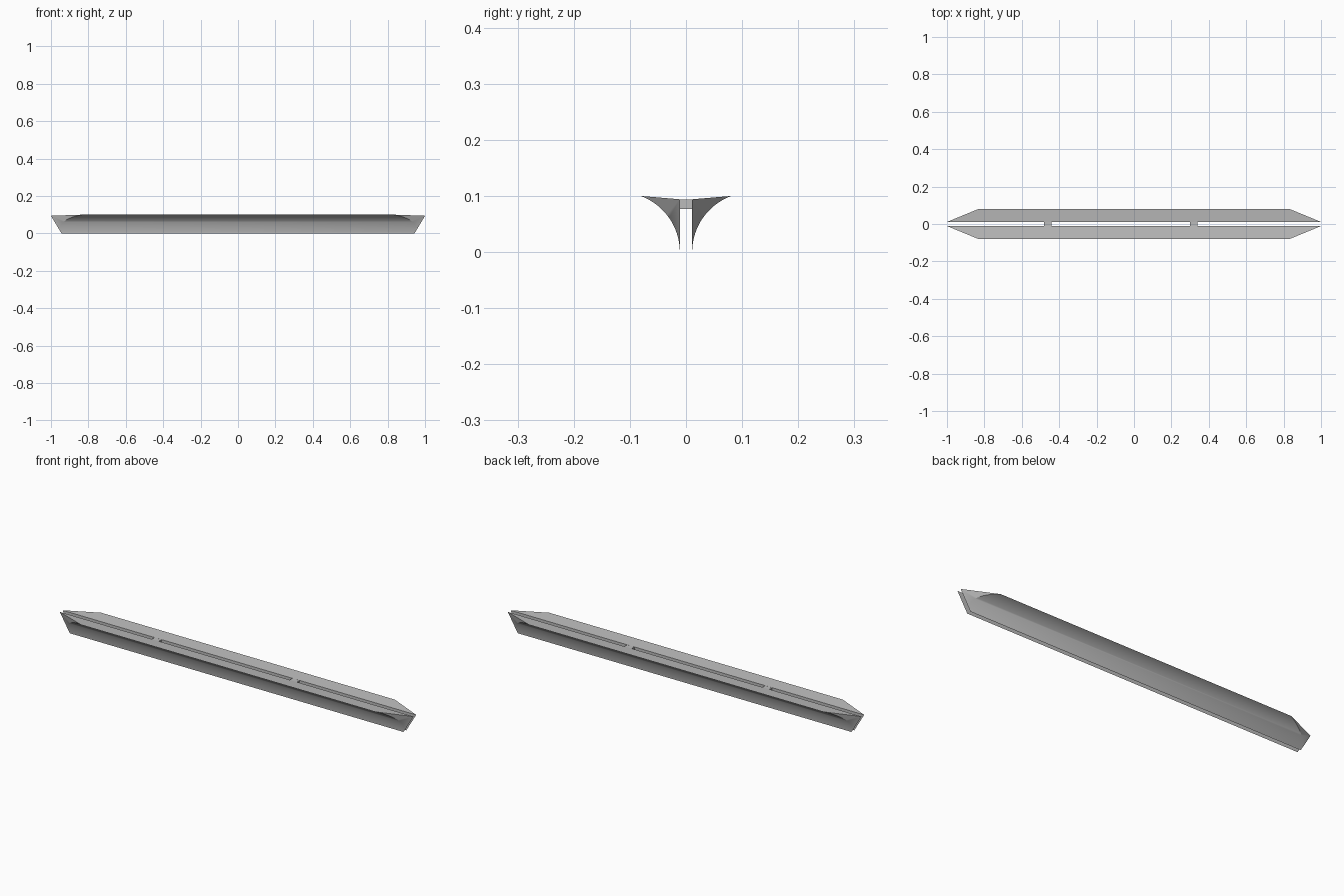
import bpy
import bmesh
from math import asin, cos, sin

cube = bpy.data.objects.get("Cube")
if cube:
    bpy.data.objects.remove(cube, do_unlink=True)

INNER, OUTER = 0.011, 0.081      # distance of a rail's sides from the centre
TOP_IN, TOP_OUT = 0.094, 0.10    # heights of the top edges
TIP_LOW, TIP_HIGH, SHOULDER = 0.944, 1.0, 0.83
SEGMENTS = 20

grey = bpy.data.materials.new("plain grey")
grey.use_nodes = True
colour = (0.5, 0.5, 0.5, 1)
grey.diffuse_color = colour
grey.node_tree.nodes["Principled BSDF"].inputs["Base Color"].default_value = colour


def end_x(y, z):
    """Half length of the rail, where the slanted end plane cuts it."""
    lean = (TIP_HIGH - TIP_LOW) / TOP_IN
    taper = (TIP_LOW + lean * TOP_OUT - SHOULDER) / (OUTER - INNER)
    return TIP_LOW + lean * z - taper * (y - INNER)


def make_object(name, bm):
    bmesh.ops.recalc_face_normals(bm, faces=bm.faces)
    mesh = bpy.data.meshes.new(name)
    bm.to_mesh(mesh)
    bm.free()
    mesh.materials.append(grey)
    obj = bpy.data.objects.new(name, mesh)
    bpy.context.collection.objects.link(obj)
    return obj


# Rail section: upright inner side, sloping top, hollow outer flank
width = OUTER - INNER
radius = (width ** 2 + TOP_OUT ** 2) / (2 * width)
sweep = asin(TOP_OUT / radius)
profile = [(INNER, TOP_IN)]
for i in range(SEGMENTS + 1):
    a = sweep * i / SEGMENTS
    profile.append((INNER + radius * (1 - cos(a)), radius * sin(a)))

# Rail body between the two slanted ends
bm = bmesh.new()
left = [bm.verts.new((end_x(y, z), y, z)) for y, z in profile]
right = [bm.verts.new((-end_x(y, z), y, z)) for y, z in profile]
n = len(profile)
for i in range(n):
    j = (i + 1) % n
    bm.faces.new((left[i], left[j], right[j], right[i]))
bm.faces.new(left)
bm.faces.new(right[::-1])
rails = make_object("rails", bm)
mirror = rails.modifiers.new("mirror", 'MIRROR')
mirror.use_axis = (False, True, False)
mirror.use_mirror_merge = False

bpy.ops.object.select_all(action='DESELECT')
rails.select_set(True)
bpy.context.view_layer.objects.active = rails
bpy.ops.object.shade_smooth_by_angle()

# Small bridges that join the rails across the slot
for name, x in (("right_bridge", -0.46), ("left_bridge", 0.32)):
    bm = bmesh.new()
    bmesh.ops.create_cube(bm, size=1)
    bmesh.ops.scale(bm, vec=(0.04, 2 * INNER, 0.017), verts=bm.verts)
    bridge = make_object(name, bm)
    bridge.location = (x, 0, 0.0852)
